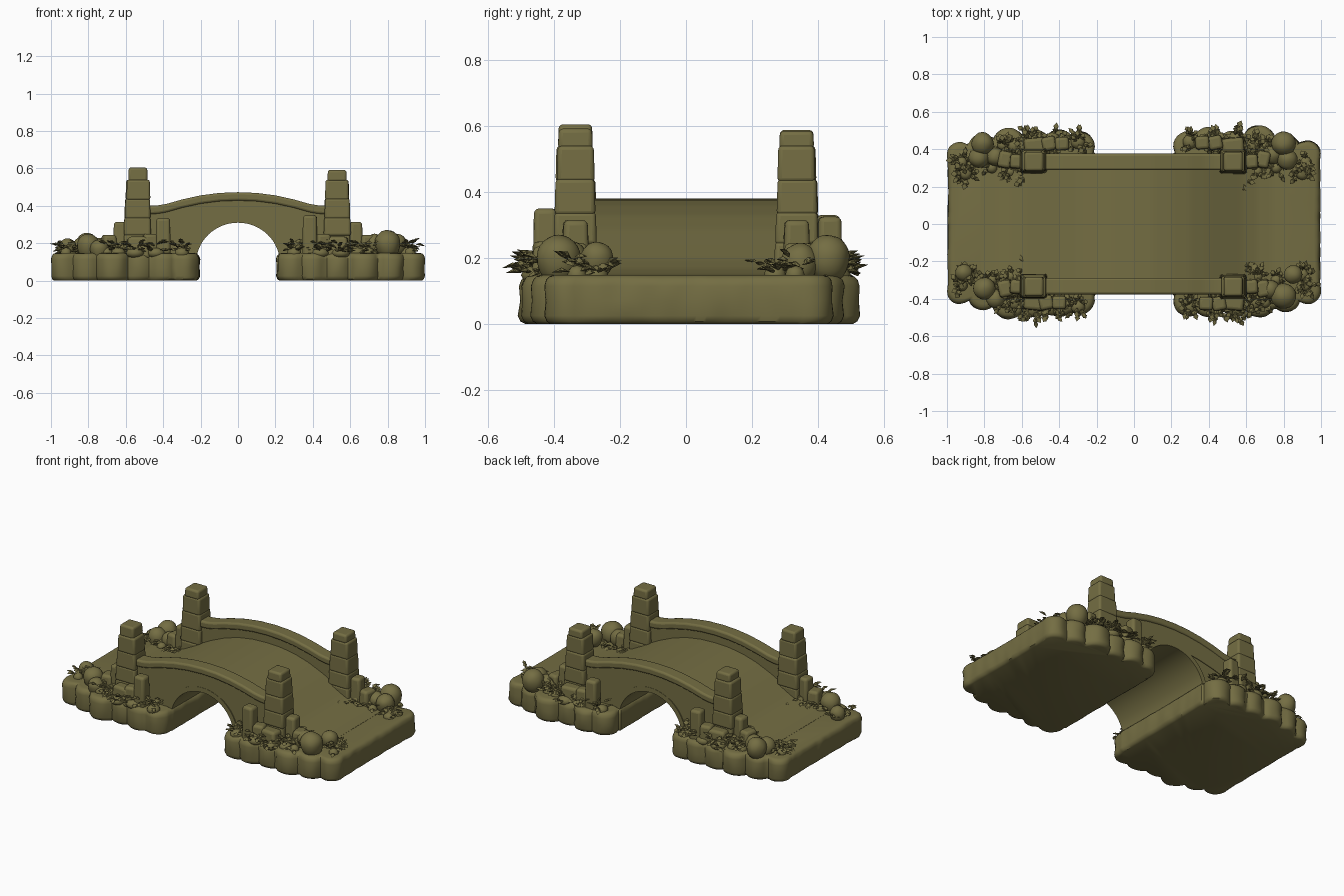
import bpy, bmesh, math, random
from mathutils import Vector, Matrix, noise

if "Cube" in bpy.data.objects:
    bpy.data.objects.remove(bpy.data.objects["Cube"])

random.seed(7)
mat = bpy.data.materials.new("olive stone")
mat.diffuse_color = (0.175, 0.155, 0.056, 1)
mat.use_nodes = True
mat.node_tree.nodes["Principled BSDF"].inputs["Base Color"].default_value = mat.diffuse_color


def finish(bm, name, bevel=0, angle=40):
    bmesh.ops.recalc_face_normals(bm, faces=bm.faces)
    me = bpy.data.meshes.new(name)
    bm.to_mesh(me)
    bm.free()
    ob = bpy.data.objects.new(name, me)
    bpy.context.collection.objects.link(ob)
    me.materials.append(mat)
    if bevel:
        m = ob.modifiers.new("bevel", 'BEVEL')
        m.width, m.segments, m.limit_method = bevel, 3, 'ANGLE'
    bpy.ops.object.select_all(action='DESELECT')
    ob.select_set(True)
    bpy.context.view_layer.objects.active = ob
    bpy.ops.object.shade_smooth_by_angle(angle=math.radians(angle))
    return ob


def interp(table, x):
    """Smooth value from a symmetric (x, z) table."""
    x = abs(x)
    for (a, p), (b, q) in zip(table, table[1:]):
        if x <= b:
            return p + (q - p) * (x - a) / (b - a)
    return table[-1][1]


def extrude_xz(bm, pts, y0, y1):
    lo = [bm.verts.new((x, y0, z)) for x, z in pts]
    hi = [bm.verts.new((x, y1, z)) for x, z in pts]
    bm.faces.new(lo)
    bm.faces.new(hi[::-1])
    for i in range(len(pts)):
        j = (i + 1) % len(pts)
        bm.faces.new((lo[i], lo[j], hi[j], hi[i]))


def block(bm, x, y, z0, z1, wx, wy, taper=1.0, turn=0.0):
    vs = bmesh.ops.create_cube(bm, size=1)['verts']
    r = Matrix.Rotation(turn, 3, 'Z')
    for v in vs:
        k = taper if v.co.z > 0 else 1
        p = r @ Vector((v.co.x * wx * k, v.co.y * wy * k, 0))
        v.co = (x + p.x, y + p.y, z0 if v.co.z < 0 else z1)


# base slabs: scalloped outline = union of a rectangle and edge stones
STONES = [(.33, .375, .07), (.21, .40, .08), (.07, .43, .09),
          (-.07, .42, .085), (-.2, .425, .085), (-.31, .42, .08)]
for sx, name in ((-1, "left_base"), (1, "right_base")):
    circles = []
    for sy in (-1, 1):
        for x, y, r in STONES:
            y += random.uniform(-.008, .008) - (.015 if sy < 0 else 0)
            circles.append((x * sx, y * sy, r))
    outline = []
    for i in range(240):
        a = 2 * math.pi * i / 240
        dx, dy = math.cos(a), math.sin(a)
        t = min(.395 / max(abs(dx), 1e-6), .38 / max(abs(dy), 1e-6))
        for cx, cy, r in circles:
            b = dx * cx + dy * cy
            d = b * b - cx * cx - cy * cy + r * r
            if d > 0:
                t = max(t, b + math.sqrt(d))
        outline.append((dx, dy, t))
    bm = bmesh.new()
    rings = []
    for z, inset in ((0, .022), (.008, .008), (.025, 0), (.07, .004), (.115, 0),
                     (.134, .007), (.144, .018), (.148, .035)):
        ring = []
        for dx, dy, t in outline:
            p = Vector((.6 * sx + dx * (t - inset), dy * (t - inset), z))
            if 0 < z < .14:
                n = .006 * noise.noise(p * 14)
                p += Vector((dx * n, dy * n, 0))
            ring.append(bm.verts.new(p))
        rings.append(ring)
    for lo, hi in zip(rings, rings[1:]):
        for i in range(240):
            j = (i + 1) % 240
            bm.faces.new((lo[i], lo[j], hi[j], hi[i]))
    bm.faces.new(rings[0][::-1])
    bm.faces.new(rings[-1])
    finish(bm, name)

# arched bridge body with roadway on top
DECK = [(0, .38), (.1, .376), (.2, .36), (.3, .331), (.4, .288), (.5, .236),
        (.58, .195), (.66, .166), (.74, .152), (.82, .149)]
xs = [-.82 + 1.64 * i / 80 for i in range(81)]
top = [(x, interp(DECK, x)) for x in xs]
arch = [(.225 * math.cos(math.pi * i / 32), .09 + .22 * math.sin(math.pi * i / 32))
        for i in range(33)]
bm = bmesh.new()
extrude_xz(bm, top + [(.82, .03), (.225, .03)] + arch + [(-.225, .03), (-.82, .03)], -.362, .362)
finish(bm, "bridge_body")

# parapet walls, coping rails and the arch ring on each side
RAIL = [(0, .473), (.1, .469), (.2, .456), (.3, .434), (.38, .411), (.43, .402), (.5, .40)]
rx = [-.5 + i / 50 for i in range(51)]


def rail_strip(up, down):
    return [(x, interp(RAIL, x) + up) for x in rx] + \
           [(x, interp(RAIL, x) - down) for x in reversed(rx)]


for s, side in ((-1, "front"), (1, "back")):
    bm = bmesh.new()
    extrude_xz(bm, rail_strip(-.01, .16), s * .298, s * .366)
    finish(bm, side + "_parapet")
    bm = bmesh.new()
    extrude_xz(bm, rail_strip(0, .045), s * .288, s * .376)
    finish(bm, side + "_coping", .012)
    bm = bmesh.new()
    outer = [(x * 1.13, .09 + (z - .09) * 1.14) for x, z in arch]
    extrude_xz(bm, arch + outer[::-1], s * .34, s * .368)
    finish(bm, side + "_arch_ring")

# tall stone pillars made of stacked blocks
for sx, sy, h in ((-1, -1, .605), (1, -1, .592), (-1, 1, .588), (1, 1, .585)):
    bm = bmesh.new()
    x, y = (.535 if sx < 0 else -.53) * -1, .335 * sy
    for z0, z1, w in ((.12, .25, .15), (.24, .34, .146), (.33, .44, .138), (.43, .54, .128)):
        j = random.uniform(-.004, .004)
        block(bm, x + j, y - j, z0, z1, w, w * .9, .95)
    block(bm, x, y, .53, h, .104, .106, .95)
    finish(bm, ("front" if sy < 0 else "back") + ("_left" if sx < 0 else "_right") + "_pillar", .013)

# short posts and step stones beside the pillars
bm = bmesh.new()
for x, y, h in ((-.40, -.42, .335), (.385, -.425, .35), (-.385, .43, .33), (.365, .435, .325)):
    block(bm, x, y, .12, h, .08, .075, .92, random.uniform(-.15, .15))
    block(bm, x + math.copysign(.07, x), y, .12, .25, .08, .08, .9, .2)
for sx in (-1, 1):
    for sy in (-1, 1):
        block(bm, sx * .63, sy * .335, .12, .315, .075, .085, .85, .08 * sx)
        block(bm, sx * .69, sy * .345, .12, .245, .08, .10, .85, -.2 * sy)
        block(bm, sx * .53, sy * .42, .12, .235, .13, .09, .85, .1 * sy)
finish(bm, "posts_and_step_stones", .016)

# rounded boulders
bm = bmesh.new()
ROCKS = [(-.81, .43, .06, .255), (-.83, .355, .055, .235), (.80, .43, .065, .27),
         (.82, .345, .055, .245), (-.91, -.26, .045, .225), (-.80, -.345, .06, .25),
         (.85, -.27, .05, .25), (.80, -.385, .068, .27), (-.74, -.40, .05, .22),
         (.73, -.35, .05, .25), (-.74, .36, .05, .23), (.74, .37, .05, .23)]
for x, y, r, h in ROCKS:
    vs = bmesh.ops.create_icosphere(bm, subdivisions=3, radius=1)['verts']
    for v in vs:
        p = v.co * (1 + .06 * noise.noise(v.co * 1.4 + Vector((x * 9, y * 9, 0))))
        v.co = (x + p.x * r, y + p.y * r, h - r + p.z * r)
    for v in vs:
        if v.co.z < h - r:  # widen the foot down into the slab
            v.co.z = h - r + (v.co.z - h + r) * 1.3
finish(bm, "boulders", 0, 80)


# leafy plants: clusters of pointed, ridged leaves
def leaf(bm, base, yaw, pitch, length, width):
    m = Matrix.Translation(base) @ Matrix.Rotation(yaw, 4, 'Z') @ Matrix.Rotation(-pitch, 4, 'Y')
    pts = [(0, 0, 0), (.35, .5, .0), (.5, .28, .0), (.7, .42, -.05), (1, 0, -.18),
           (.7, -.42, -.05), (.5, -.28, .0), (.35, -.5, .0)]
    rim = [bm.verts.new(m @ Vector((a * length, b * width, c * length))) for a, b, c in pts]
    ridge = bm.verts.new(m @ Vector((.5 * length, 0, .009)))
    keel = bm.verts.new(m @ Vector((.5 * length, 0, -.006)))
    for i in range(8):
        a, b = rim[i], rim[(i + 1) % 8]
        bm.faces.new((a, b, ridge))
        bm.faces.new((b, a, keel))


# cluster centres in one quarter: x, y, spread, number of leaves
PLANTS = [(.30, .44, .04, 16), (.44, .44, .05, 26), (.55, .45, .05, 28), (.64, .42, .04, 18),
          (.47, .27, .03, 16), (.56, .245, .04, 24), (.66, .28, .03, 14), (.70, .42, .03, 10),
          (.90, .27, .035, 18), (.92, .33, .03, 10), (.76, .30, .03, 10)]
for sx in (-1, 1):
    for sy in (-1, 1):
        bm = bmesh.new()
        for cx, cy, spread, n in PLANTS:
            # low mound under the leaves
            vs = bmesh.ops.create_icosphere(bm, subdivisions=2, radius=1)['verts']
            for v in vs:
                v.co = (sx * cx + v.co.x * spread, sy * cy + v.co.y * spread, .148 + v.co.z * .03)
            for _ in range(n):
                a = random.uniform(0, 2 * math.pi)
                r = spread * math.sqrt(random.random())
                base = Vector((sx * cx + r * math.cos(a), sy * cy + r * math.sin(a),
                               .153 + random.random() * (.05 if cy > .3 else .03)))
                leaf(bm, base, a + random.uniform(-.7, .7), random.uniform(-.1, .75),
                     random.uniform(.035, .065), random.uniform(.025, .04))
        finish(bm, ("front" if sy < 0 else "back") + ("_left" if sx < 0 else "_right") + "_plants", 0, 30)
